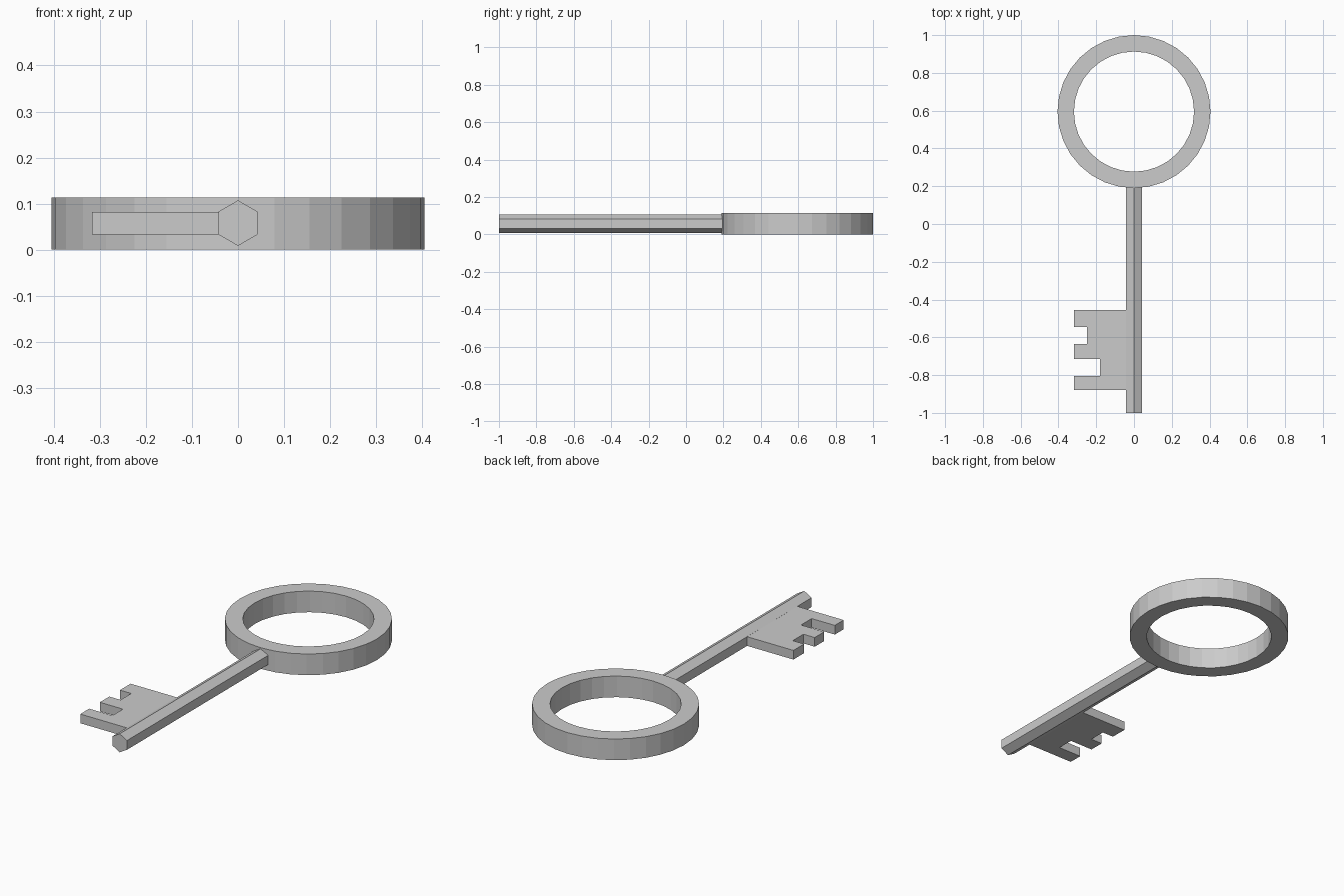
import bpy, bmesh
from math import cos, sin, pi
from mathutils import Vector

if "Cube" in bpy.data.objects:
    bpy.data.objects.remove(bpy.data.objects["Cube"])


def finish(name, bm):
    bmesh.ops.recalc_face_normals(bm, faces=bm.faces)
    mesh = bpy.data.meshes.new(name)
    bm.to_mesh(mesh)
    bm.free()
    obj = bpy.data.objects.new(name, mesh)
    bpy.context.collection.objects.link(obj)
    return obj


def prism(name, points, direction):
    """Extrude a flat closed outline along a direction."""
    bm = bmesh.new()
    face = bm.faces.new([bm.verts.new(p) for p in points])
    ext = bmesh.ops.extrude_face_region(bm, geom=[face], use_keep_orig=True)
    verts = [g for g in ext["geom"] if isinstance(g, bmesh.types.BMVert)]
    bmesh.ops.translate(bm, verts=verts, vec=Vector(direction))
    return finish(name, bm)


def flat_ring(name, center_y, outer, inner, height, sides):
    """Flat-topped ring with a rectangular section."""
    bm = bmesh.new()
    section = [(outer, 0), (outer, height), (inner, height), (inner, 0)]
    loops = []
    for i in range(sides):
        a = 2 * pi * i / sides
        loops.append([bm.verts.new((r * cos(a), center_y + r * sin(a), z))
                      for r, z in section])
    for i in range(sides):
        a, b = loops[i], loops[(i + 1) % sides]
        for j in range(4):
            k = (j + 1) % 4
            bm.faces.new((a[j], b[j], b[k], a[k]))
    return finish(name, bm)


# Round handle
flat_ring("key_bow", 0.595, 0.405, 0.318, 0.113, 32)

# Hexagonal shaft, one corner up
hexagon = [(0.0495 * sin(i * pi / 3), -1.0, 0.0575 + 0.0495 * cos(i * pi / 3))
           for i in range(6)]
prism("key_shaft", hexagon, (0, 1.198, 0))

# Toothed bit with two notches of different depth
edge = -0.317
outline = [(-0.042, -0.455), (edge, -0.455)]
for start, end, depth in ((-0.545, -0.635, -0.25), (-0.715, -0.805, -0.18)):
    outline += [(edge, start), (depth, start), (depth, end), (edge, end)]
outline += [(edge, -0.88), (-0.042, -0.88)]
prism("key_bit", [(x, y, 0.033) for x, y in outline], (0, 0, 0.049))
